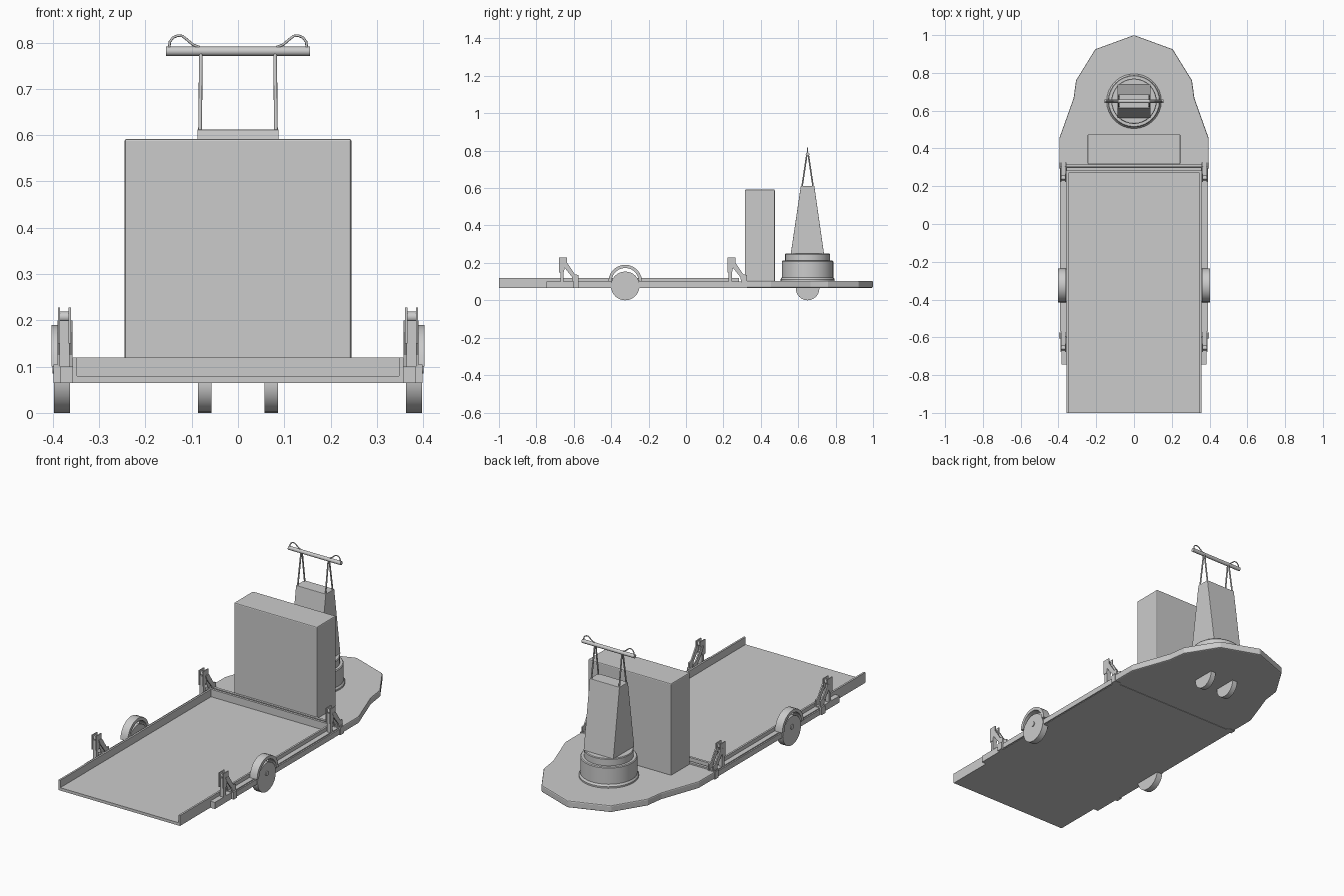
import bpy, bmesh
from math import sin, cos, pi
from mathutils import Vector

if "Cube" in bpy.data.objects:
    bpy.data.objects.remove(bpy.data.objects["Cube"])


def finish(name, bm, bevel=0, smooth=False):
    bmesh.ops.recalc_face_normals(bm, faces=bm.faces)
    me = bpy.data.meshes.new(name)
    bm.to_mesh(me)
    bm.free()
    ob = bpy.data.objects.new(name, me)
    bpy.context.collection.objects.link(ob)
    if bevel:
        m = ob.modifiers.new("edge", 'BEVEL')
        m.width, m.segments = bevel, 2
    if smooth:
        bpy.ops.object.select_all(action='DESELECT')
        ob.select_set(True)
        bpy.context.view_layer.objects.active = ob
        bpy.ops.object.shade_smooth_by_angle(angle=0.6)
    return ob


def prism(name, pts, axis, lo, hi, bevel=0, smooth=False):
    """Extrude a 2D outline: axis x takes (y, z) points, axis z takes (x, y)."""
    bm = bmesh.new()
    place = (lambda p, t: (t, p[0], p[1])) if axis == 'x' else (lambda p, t: (p[0], p[1], t))
    a = [bm.verts.new(place(p, lo)) for p in pts]
    b = [bm.verts.new(place(p, hi)) for p in pts]
    bm.faces.new(a)
    bm.faces.new(b)
    n = len(pts)
    for i in range(n):
        bm.faces.new((a[i], a[(i + 1) % n], b[(i + 1) % n], b[i]))
    return finish(name, bm, bevel, smooth)


def box(name, x0, x1, y0, y1, z0, z1, bevel=0):
    return prism(name, [(x0, y0), (x1, y0), (x1, y1), (x0, y1)], 'z', z0, z1, bevel)


def arc(cy, cz, r, a0, a1, n):
    return [(cy + r * cos(a0 + (a1 - a0) * i / n), cz + r * sin(a0 + (a1 - a0) * i / n))
            for i in range(n + 1)]


def disc(name, cy, cz, r, x0, x1, n=24):
    return prism(name, arc(cy, cz, r, 0, 2 * pi * (n - 1) / n, n - 1), 'x', x0, x1, 0, True)


def lathe(name, profile, cx, cy, n=32):
    bm = bmesh.new()
    rings = [[bm.verts.new((cx + r * cos(2 * pi * i / n), cy + r * sin(2 * pi * i / n), z))
              for i in range(n)] for r, z in profile]
    for a, b in zip(rings, rings[1:]):
        for i in range(n):
            bm.faces.new((a[i], a[(i + 1) % n], b[(i + 1) % n], b[i]))
    bm.faces.new(rings[0])
    bm.faces.new(rings[-1])
    return finish(name, bm, 0, True)


def wire(name, pts, r):
    cu = bpy.data.curves.new(name, 'CURVE')
    cu.dimensions = '3D'
    cu.bevel_depth, cu.bevel_resolution, cu.use_fill_caps = r, 2, True
    sp = cu.splines.new('POLY')
    sp.points.add(len(pts) - 1)
    for p, co in zip(sp.points, pts):
        p.co = (*co, 1)
    ob = bpy.data.objects.new(name, cu)
    bpy.context.collection.objects.link(ob)
    return ob


# Deck with a faceted, rounded nose
half = [(0.395, 0.30), (0.395, 0.455), (0.32, 0.665), (0.307, 0.76), (0.205, 0.925)]
outline = half + [(0, 1.0)] + [(-x, y) for x, y in reversed(half)]
prism("nose_deck", outline, 'z', 0.067, 0.104, 0.006)

# Cargo bed: floor, side rails, end wall and cross bar
box("bed_floor", -0.355, 0.355, -1.0, 0.31, 0.065, 0.08)
box("bed_end_wall", -0.355, 0.355, 0.27, 0.283, 0.075, 0.12)
box("cross_bar", -0.395, 0.395, 0.303, 0.318, 0.08, 0.112)

# Parts repeated on both sides
for s in (-1, 1):
    side = "right" if s > 0 else "left"
    box(f"bed_rail_{side}", *sorted((s * 0.348, s * 0.358)), -1.0, 0.283, 0.065, 0.12)
    box(f"side_beam_{side}", *sorted((s * 0.355, s * 0.385)), -0.745, 0.31, 0.065, 0.10)
    box(f"beam_strip_{side}", *sorted((s * 0.384, s * 0.392)), -0.57, 0.31, 0.067, 0.095)

    # Main wheel, hub and curved fender
    disc(f"main_wheel_{side}", -0.325, 0.077, 0.077, s * 0.363, s * 0.397)
    disc(f"wheel_hub_{side}", -0.325, 0.098, 0.013, s * 0.39, s * 0.401, 12)
    fender = arc(-0.325, 0.1, 0.09, 0, pi, 12) + arc(-0.325, 0.1, 0.073, pi, 0, 12)
    prism(f"fender_{side}", fender, 'x', s * 0.36, s * 0.403, 0, True)

    # Small nose wheel
    disc(f"nose_wheel_{side}", 0.65, 0.063, 0.063, s * 0.057, s * 0.086)

    # Load clamps: foot, twin diagonal arms, forked head and roller
    for label, y in (("front", -0.66), ("rear", 0.24)):
        tag = f"{label}_{side}"
        box(f"clamp_foot_{tag}", *sorted((s * 0.358, s * 0.398)), y + 0.055, y + 0.085, 0.065, 0.105)
        for k, x in enumerate((0.357, 0.383)):
            arm = [(y + 0.0, 0.20), (y + 0.025, 0.20), (y + 0.065, 0.14), (y + 0.085, 0.135),
                   (y + 0.085, 0.10), (y + 0.055, 0.10), (y + 0.05, 0.125), (y + 0.01, 0.175)]
            prism(f"clamp_arm_{tag}_{k}", arm, 'x', s * x, s * (x + 0.007))
        for k, x in enumerate((0.361, 0.384)):
            head = [(y - 0.018, 0.15), (y + 0.006, 0.15), (y + 0.012, 0.175),
                    (y + 0.025, 0.19), (y + 0.025, 0.228), (y - 0.018, 0.228)]
            prism(f"clamp_fork_{tag}_{k}", head, 'x', s * x, s * (x + 0.005))
        box(f"clamp_head_{tag}", *sorted((s * 0.364, s * 0.386)), y - 0.012, y + 0.006, 0.10, 0.2)
        disc(f"clamp_roller_{tag}", y + 0.004, 0.207, 0.012, s * 0.365, s * 0.386, 12)

    # Mast legs and hooked wire on top
    for d in (-0.03, 0.03):
        wire(f"mast_leg_{side}", [(s * 0.082, 0.65 + d, 0.605), (s * 0.08, 0.65 + d * 0.1, 0.785)], 0.004)
    loop = [(0.083, 0.79), (0.097, 0.795), (0.11, 0.806), (0.12, 0.814), (0.13, 0.815),
            (0.14, 0.811), (0.147, 0.802), (0.149, 0.788)]
    wire(f"wire_loop_{side}", [(s * x, 0.65, z) for x, z in loop], 0.0028)

# Tall cabinet
box("cabinet", -0.245, 0.245, 0.315, 0.475, 0.1, 0.592, 0.005)

# Round turret base
lathe("turret_base", [(0.145, 0.1), (0.145, 0.112), (0.138, 0.122), (0.138, 0.208), (0.134, 0.212),
                      (0.12, 0.212), (0.12, 0.246), (0.117, 0.25)], 0, 0.65)

# Tapered tower and its cap bar
prism("tower", [(0.56, 0.248), (0.738, 0.248), (0.686, 0.612), (0.614, 0.612)], 'x', -0.088, 0.088, 0.002)
disc("mast_bar", 0.65, 0.781, 0.01, -0.155, 0.155, 16)
